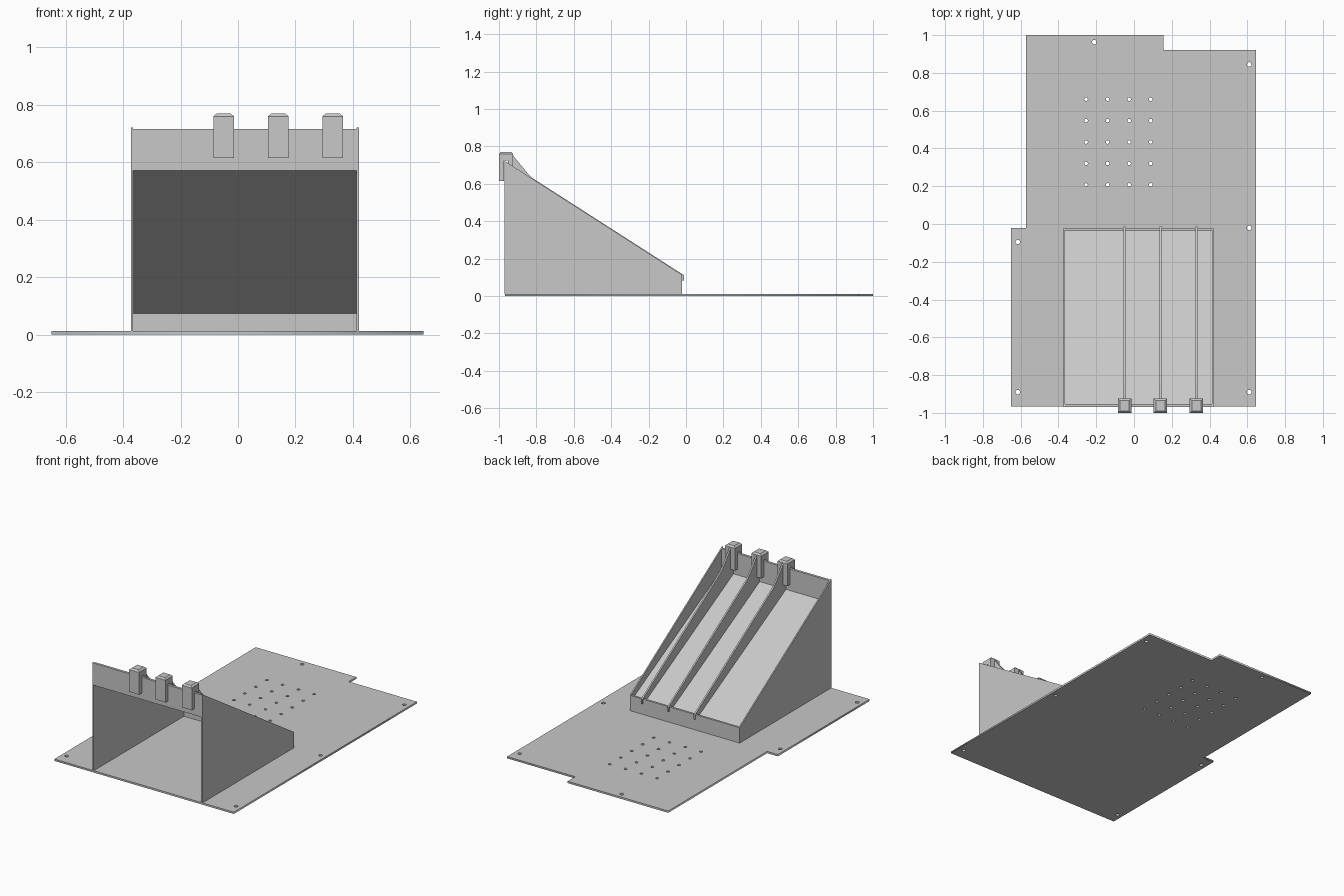
import bpy, bmesh, math

if "Cube" in bpy.data.objects:
    bpy.data.objects.remove(bpy.data.objects["Cube"])

grey = bpy.data.materials.new("plain grey")
grey.diffuse_color = (0.58, 0.58, 0.58, 1)
grey.use_nodes = True
grey.node_tree.nodes["Principled BSDF"].inputs["Base Color"].default_value = grey.diffuse_color

BASE_T = 0.012
X0, X1, WALL = -0.373, 0.421, 0.008     # outer sides of the ramp box
YF, YB = -0.97, -0.022                  # tall end and low end


def prism(name, profile, x0, x1):
    """Extrude a (y, z) profile along x."""
    bm = bmesh.new()
    face = bm.faces.new([bm.verts.new((x0, y, z)) for y, z in profile])
    ext = bmesh.ops.extrude_face_region(bm, geom=[face])
    moved = [v for v in ext["geom"] if isinstance(v, bmesh.types.BMVert)]
    bmesh.ops.translate(bm, verts=moved, vec=(x1 - x0, 0, 0))
    bmesh.ops.recalc_face_normals(bm, faces=bm.faces)
    mesh = bpy.data.meshes.new(name)
    bm.to_mesh(mesh)
    bm.free()
    obj = bpy.data.objects.new(name, mesh)
    mesh.materials.append(grey)
    bpy.context.collection.objects.link(obj)
    return obj


def rect(y0, y1, z0, z1):
    return [(y0, z0), (y1, z0), (y1, z1), (y0, z1)]


# base plate: stepped outline with round screw holes, filled as a flat curve
outline = [(-0.65, -0.967), (0.647, -0.967), (0.647, 0.922), (0.155, 0.922),
           (0.155, 1.0), (-0.572, 1.0), (-0.572, -0.02), (-0.65, -0.02)]
corner_holes = [(-0.615, -0.095), (-0.615, -0.89), (0.61, -0.89),
                (0.61, -0.02), (0.61, 0.845), (-0.21, 0.963)]
grid_holes = [(-0.254 + 0.114 * i, 0.207 + 0.1135 * j)
              for i in range(4) for j in range(5)]


def circle(cx, cy, r, n=16):
    return [(cx + r * math.cos(2 * math.pi * k / n),
             cy + r * math.sin(2 * math.pi * k / n)) for k in range(n)]


curve = bpy.data.curves.new("base_plate", "CURVE")
curve.dimensions = "2D"
curve.fill_mode = "BOTH"
curve.extrude = BASE_T / 2
loops = [outline]
loops += [circle(x, y, 0.012) for x, y in corner_holes]
loops += [circle(x, y, 0.0095) for x, y in grid_holes]
for pts in loops:
    spline = curve.splines.new("POLY")
    spline.points.add(len(pts) - 1)
    for p, (x, y) in zip(spline.points, pts):
        p.co = (x, y, 0, 1)
    spline.use_cyclic_u = True
curve.materials.append(grey)
base = bpy.data.objects.new("base_plate", curve)
base.location.z = BASE_T / 2
bpy.context.collection.objects.link(base)
bpy.context.view_layer.objects.active = base
base.select_set(True)
bpy.ops.object.convert(target="MESH")

# sloping side walls
side = [(YF, BASE_T), (YB, BASE_T), (YB, 0.114), (YF, 0.722)]
prism("left_wall", side, X0, X0 + WALL)
prism("right_wall", side, X1 - WALL, X1)

# low lip, tall end panel and the sloping floor between them
IN0, IN1 = X0 + WALL, X1 - WALL
prism("low_lip", rect(YB - 0.014, YB, BASE_T, 0.112), IN0, IN1)
prism("top_panel", rect(YF, YF + 0.016, 0.572, 0.716), IN0, IN1)
prism("ramp_floor", [(YF + 0.001, 0.572), (YB - 0.012, 0.072),
                     (YB - 0.012, 0.083), (YF + 0.001, 0.583)], IN0, IN1)

# lane dividers, each with a clip hooked over the top panel
divider = [(-0.952, 0.574), (-0.036, 0.084), (-0.036, 0.113), (-0.022, 0.113),
           (-0.022, 0.083), (-0.012, 0.083), (-0.012, 0.112), (-0.82, 0.63),
           (-0.85, 0.66), (-0.93, 0.758), (-0.952, 0.758)]
clip = [(-1.0, 0.615), (-0.972, 0.615), (-0.972, 0.724), (-0.952, 0.724),
        (-0.952, 0.615), (-0.925, 0.615), (-0.925, 0.76), (-1.0, 0.76)]
for i, x in enumerate((-0.05, 0.14, 0.33), 1):
    prism(f"divider_{i}", divider, x - 0.005, x + 0.005)
    prism(f"divider_clip_{i}", clip, x - 0.036, x + 0.036)
    # bevelled cap on the clip
    cap = prism(f"clip_cap_{i}", rect(-1.0, -0.925, 0.76, 0.77), x - 0.036, x + 0.036)
    for v in cap.data.vertices:
        if v.co.z > 0.765:
            v.co.x += 0.012 if v.co.x < x else -0.012
            v.co.y += 0.01 if v.co.y < -0.96 else -0.01
